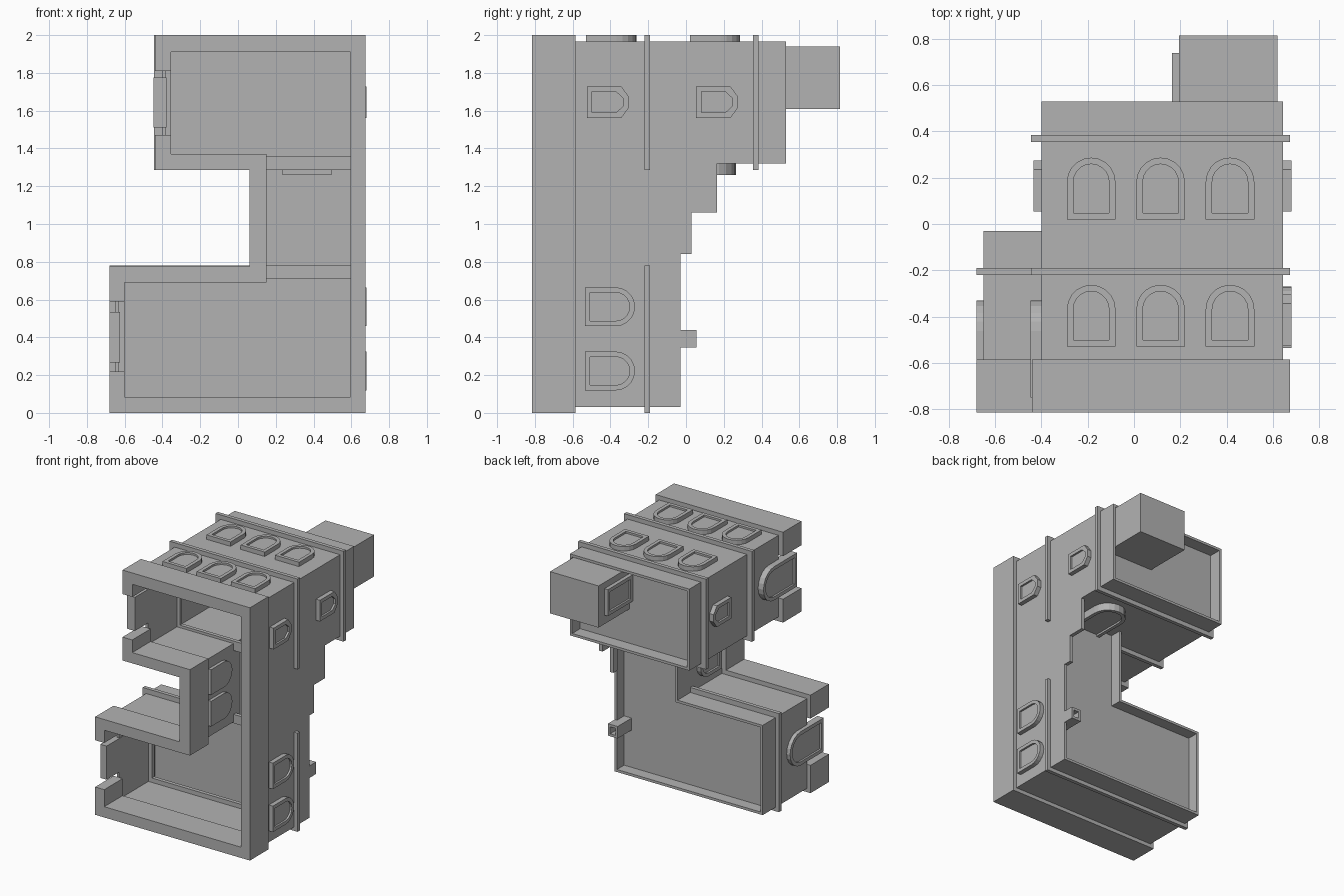
import bpy, bmesh
from math import pi, sin, cos
from mathutils import Vector

cube = bpy.data.objects.get("Cube")
if cube:
    bpy.data.objects.remove(cube)

grey = bpy.data.materials.new("plain_grey")
grey.use_nodes = True
grey.diffuse_color = (0.45, 0.45, 0.45, 1)
grey.node_tree.nodes["Principled BSDF"].inputs["Base Color"].default_value = grey.diffuse_color


def finish(name, bm):
    bmesh.ops.recalc_face_normals(bm, faces=bm.faces)
    mesh = bpy.data.meshes.new(name)
    bm.to_mesh(mesh)
    bm.free()
    mesh.materials.append(grey)
    obj = bpy.data.objects.new(name, mesh)
    bpy.context.collection.objects.link(obj)


def add_prism(bm, points, push):
    a = [bm.verts.new(p) for p in points]
    b = [bm.verts.new(p + push) for p in points]
    bm.faces.new(a)
    bm.faces.new(b[::-1])
    for i in range(len(a)):
        j = (i + 1) % len(a)
        bm.faces.new((a[i], b[i], b[j], a[j]))


def add_strip(bm, outer, inner, push, closed=True):
    rows = [[bm.verts.new(p) for p in row] for row in
            (outer, inner, [p + push for p in inner], [p + push for p in outer])]
    n = len(outer)
    for i in range(n if closed else n - 1):
        j = (i + 1) % n
        for r in range(4):
            s = rows[(r + 1) % 4]
            bm.faces.new((rows[r][i], rows[r][j], s[j], s[i]))
    if not closed:
        for i in (0, n - 1):
            bm.faces.new([r[i] for r in rows])


def at(pts, y):
    return [Vector((x, y, z)) for x, z in pts]


def ring(name, outer, inner, y0, y1, closed=True):
    bm = bmesh.new()
    add_strip(bm, at(outer, y0), at(inner, y0), Vector((0, y1 - y0, 0)), closed)
    finish(name, bm)


def panel(name, pts, y0, y1):
    bm = bmesh.new()
    add_prism(bm, at(pts, y0), Vector((0, y1 - y0, 0)))
    finish(name, bm)


def rect(x0, x1, z0, z1):
    return [(x0, z0), (x1, z0), (x1, z1), (x0, z1)]


def c_shape(low_x, up_x, neck_x, right_x, z0, z1, z2, z3):
    return [(low_x, z0), (right_x, z0), (right_x, z3), (up_x, z3),
            (up_x, z2), (neck_x, z2), (neck_x, z1), (low_x, z1)]


def profile(hw, y0, y1, shape):
    if shape == "arch":
        top = [(hw * cos(k * pi / 10), y1 - hw + hw * sin(k * pi / 10)) for k in range(11)]
    elif shape == "point":
        top = [(hw, y1 - 0.04), (hw * 0.35, y1), (-hw * 0.35, y1), (-hw, y1 - 0.04)]
    else:
        top = [(hw, y1), (-hw, y1)]
    return [(-hw, y0), (hw, y0)] + top


def window(name, centre, normal, hw, y0, y1, shape, out=0.035, back=0.03, border=0.028):
    n = Vector(normal)
    across = n.cross(Vector((0, 1, 0)))
    base = Vector(centre) - n * back

    def place(pts):
        return [base + across * a + Vector((0, b, 0)) for a, b in pts]
    outer = place(profile(hw, y0, y1, shape))
    inner = place(profile(hw - border, y0 + border, y1 - border, shape))
    bm = bmesh.new()
    add_strip(bm, outer, inner, n * (out + back))
    add_prism(bm, inner, n * (out + back - 0.015))
    finish(name, bm)


# Front rim, split by the two side gaps
rim_out = c_shape(-0.68, -0.44, 0.06, 0.675, 0, 0.775, 1.285, 2)
rim_in = c_shape(-0.60, -0.355, 0.15, 0.595, 0.085, 0.69, 1.37, 1.91)
ring("rim_outer_part",
     [(-0.68, 0.22)] + rim_out[:4] + [(-0.44, 1.81)],
     [(-0.60, 0.22)] + rim_in[:4] + [(-0.355, 1.81)], -0.815, -0.585, False)
ring("rim_neck_part",
     [(-0.44, 1.47)] + rim_out[4:] + [(-0.68, 0.59)],
     [(-0.355, 1.47)] + rim_in[4:] + [(-0.60, 0.59)], -0.815, -0.585, False)

# Thin shell walls of the lower, neck and upper rooms
ring("c_shaped_wall",
     c_shape(-0.65, -0.40, 0.095, 0.645, 0.03, 0.74, 1.32, 1.965),
     c_shape(-0.63, -0.38, 0.115, 0.625, 0.05, 0.72, 1.34, 1.945), -0.585, -0.03)
ring("upper_wall", rect(-0.40, 0.645, 1.32, 1.965),
     rect(-0.38, 0.625, 1.34, 1.945), -0.03, 0.53)
panel("neck_top_wall", rect(0.115, 0.625, 1.32, 1.34), -0.13, -0.03)

# Recessed back panels
panel("lower_back_panel", [(-0.63, 0.05), (0.625, 0.05), (0.625, 1.32),
                           (0.115, 1.32), (0.115, 0.72), (-0.63, 0.72)], -0.14, -0.12)
panel("upper_back_panel", rect(-0.38, 0.625, 1.34, 1.945), 0.41, 0.43)

# Protruding bands
ring("lower_band", rect(-0.68, 0.675, 0, 0.78), rect(-0.60, 0.595, 0.085, 0.71), -0.22, -0.19)
for name, y in (("upper_front_band", -0.22), ("upper_back_band", 0.355)):
    ring(name, rect(-0.445, 0.675, 1.285, 2), rect(-0.355, 0.595, 1.36, 1.91), y, y + 0.03)

# Stepped parapet, back block and small hollow vent
panel("high_parapet_step", rect(0.615, 0.645, 1.06, 1.32), -0.03, 0.165)
panel("low_parapet_step", rect(0.615, 0.645, 0.84, 1.06), -0.03, 0.03)
panel("back_block", rect(0.195, 0.62, 1.61, 1.94), 0.43, 0.815)
ring("vent", rect(0.56, 0.645, 0.345, 0.44), rect(0.58, 0.625, 0.365, 0.42), -0.12, 0.055)
panel("vent_floor", rect(0.58, 0.625, 0.365, 0.42), -0.12, -0.02)

# Top windows in two rows
for row, y in (("front", -0.53), ("back", 0.02)):
    for k in range(3):
        window(f"top_window_{row}_{k + 1}", (-0.185 + 0.3 * k, 0, 1.965), (0, 0, 1),
               0.105, y, y + 0.267, "arch")

# Side windows
for label, z in (("low", 0.222), ("mid", 0.562)):
    window(f"side_arch_{label}", (0.645, 0, z), (1, 0, 0), 0.103, -0.535, -0.27, "arch")
for label, y in (("front", -0.525), ("back", 0.053)):
    window(f"side_point_{label}", (0.645, 0, 1.645), (1, 0, 0), 0.084, y, y + 0.222, "point")
window("opposite_point", (-0.40, 0, 1.645), (-1, 0, 0), 0.084, 0.053, 0.275, "point")
for label, z in (("low", 0.91), ("high", 1.16)):
    window(f"neck_window_{label}", (0.095, 0, z), (-1, 0, 0), 0.1, -0.535, -0.27, "arch",
           back=0.045)

# Large arched windows in the rim gaps, under the overhang, and the block window
window("large_window_low", (-0.65, 0, 0.4), (-1, 0, 0), 0.133, -0.75, -0.33, "arch", 0.03, 0.025)
window("large_window_high", (-0.40, 0, 1.643), (-1, 0, 0), 0.133, -0.75, -0.33, "arch", 0.047, 0.022)
window("overhang_window", (0.365, 0, 1.32), (0, 0, -1), 0.13, -0.16, 0.265, "arch", 0.06, 0.01)
window("block_window", (0.195, 0, 1.785), (-1, 0, 0), 0.105, 0.43, 0.74, "square", 0.03, 0.01)
